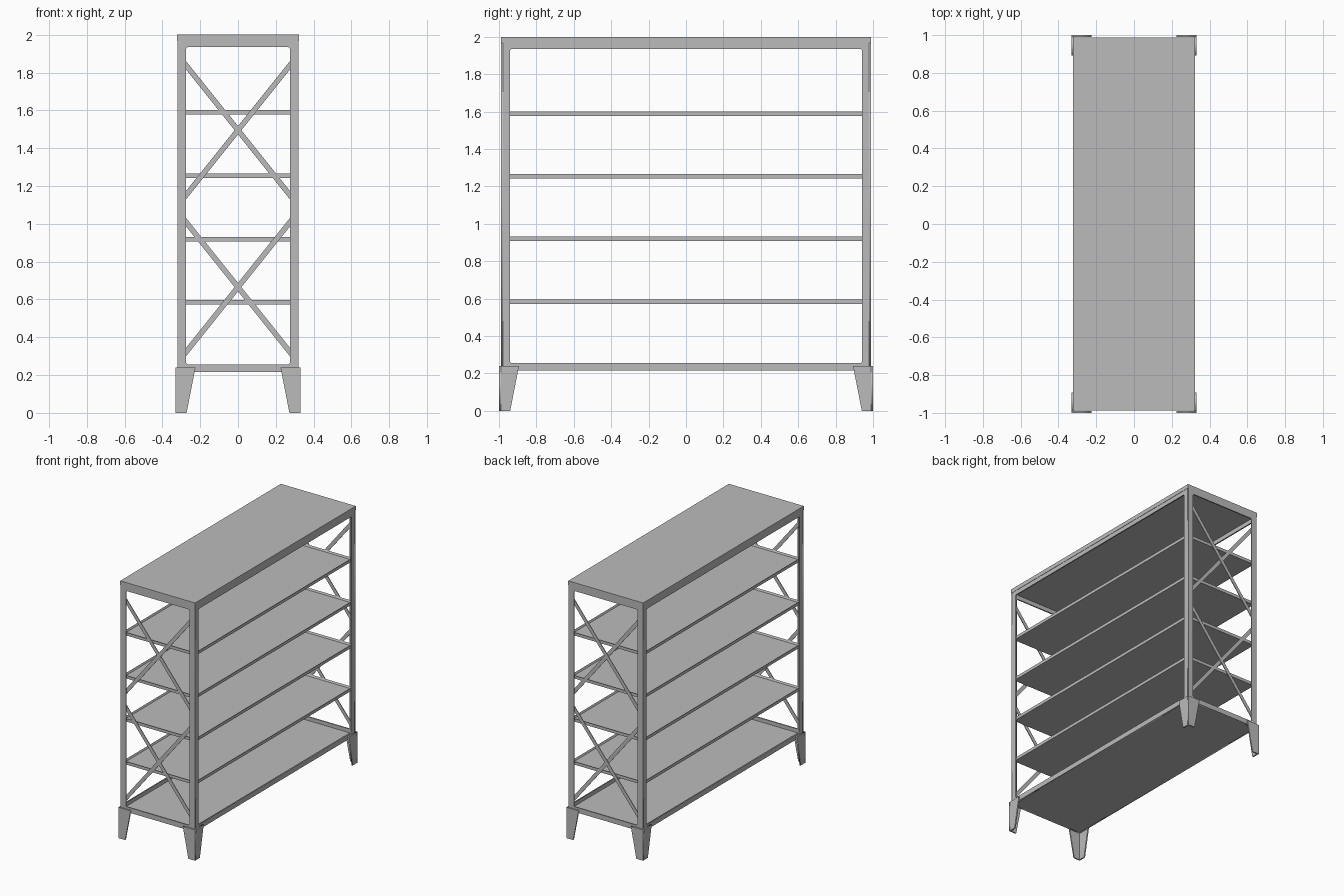
import bpy, bmesh
from math import radians, atan2, hypot

cube = bpy.data.objects.get("Cube")
if cube:
    bpy.data.objects.remove(cube, do_unlink=True)

grey = bpy.data.materials.new("grey metal")
grey.use_nodes = True
colour = (0.5, 0.5, 0.5, 1)
grey.diffuse_color = colour
grey.node_tree.nodes["Principled BSDF"].inputs["Base Color"].default_value = colour

W, D = 0.32, 0.988          # half width and half depth of the frame
T = 0.01                    # sheet thickness
LOW, HIGH = 0.216, 1.968    # frame bottom and top
POST = 0.046                # visible width of the angle posts


def box(name, size, loc, rot=(0, 0, 0), recess=0):
    """Box; with a recess it becomes an open tray."""
    bm = bmesh.new()
    bmesh.ops.create_cube(bm, size=1)
    bmesh.ops.scale(bm, vec=size, verts=bm.verts)
    if recess:
        top = max(bm.faces, key=lambda f: f.calc_center_median().z)
        bmesh.ops.inset_region(bm, faces=[top], thickness=T)
        bmesh.ops.translate(bm, vec=(0, 0, -recess), verts=top.verts)
    mesh = bpy.data.meshes.new(name)
    bm.to_mesh(mesh)
    bm.free()
    mesh.materials.append(grey)
    ob = bpy.data.objects.new(name, mesh)
    ob.location, ob.rotation_euler = loc, rot
    bpy.context.collection.objects.link(ob)
    return ob


def plate(name, outlines, loc, turn=0):
    """Upright sheet cut to the given outlines; later outlines are holes."""
    curve = bpy.data.curves.new(name, 'CURVE')
    curve.dimensions = '2D'
    curve.fill_mode = 'BOTH'
    curve.extrude = T / 2
    for pts in outlines:
        spline = curve.splines.new('POLY')
        spline.points.add(len(pts) - 1)
        for p, (u, v) in zip(spline.points, pts):
            p.co = (u, v, 0, 1)
        spline.use_cyclic_u = True
    temp = bpy.data.objects.new(name + "_outline", curve)
    bpy.context.collection.objects.link(temp)
    bpy.context.view_layer.update()
    graph = bpy.context.evaluated_depsgraph_get()
    mesh = bpy.data.meshes.new_from_object(temp.evaluated_get(graph))
    bpy.data.objects.remove(temp, do_unlink=True)
    mesh.materials.clear()
    mesh.materials.append(grey)
    ob = bpy.data.objects.new(name, mesh)
    ob.location = loc
    ob.rotation_euler = (radians(90), 0, radians(turn))
    bpy.context.collection.objects.link(ob)
    return ob


def rect(half, z0, z1, r=0):
    """Rectangle outline with optional clipped corners."""
    if not r:
        return [(-half, z0), (half, z0), (half, z1), (-half, z1)]
    return [(-half + r, z0), (half - r, z0), (half, z0 + r), (half, z1 - r),
            (half - r, z1), (-half + r, z1), (-half, z1 - r), (-half, z0 + r)]


# Angle-iron frame: a ring on every side
for s, end in ((-1, "front"), (1, "back")):
    plate(end + "_frame", [rect(W, LOW, HIGH),
                           rect(W - POST, 0.255, 1.935, 0.008)],
          (0, s * (D - T / 2), 0))
for s, side in ((1, "left"), (-1, "right")):
    plate(side + "_frame", [rect(D - T, LOW, HIGH),
                            rect(D - POST, 0.255, 1.935, 0.008)],
          (s * (W - T / 2), 0, 0), 90)

# Top slab and bottom panel
box("top_panel", (2 * W + 0.005, 2 * D, 2 - HIGH), (0, 0, (2 + HIGH) / 2))
box("bottom_panel", (2 * (W - T), 2 * (D - T), T), (0, 0, LOW + T / 2))

# Tray shelves
for i in range(4):
    box(f"shelf_{i + 1}", (2 * (W - T), 2 * (D - 2 * T), 0.024),
        (0, 0, 0.584 + 0.335 * i), recess=0.014)

# Crossed braces at both ends
run, rise = 2 * (W - T - 0.01), 0.75
for s, end in ((-1, "front"), (1, "back")):
    for level, z in (("lower", 0.665), ("upper", 1.495)):
        for k, way in ((-1, "rising"), (1, "falling")):
            box(f"{end}_{level}_{way}_brace", (hypot(run, rise), T / 2, 0.028),
                (0, s * (D - T - T / 4 - (k + 1) * T / 4), z),
                (0, k * atan2(rise, run), 0))

# Tapered corner legs, each folded from two sheets
H = 0.24
for sx, side in ((1, "left"), (-1, "right")):
    for sy, end in ((-1, "front"), (1, "back")):
        plate(f"{end}_{side}_leg_end",
              [[(sx * u, v) for u, v in
                ((W + T, 0), (W + T, H), (0.225, H), (0.272, 0))]],
              (0, sy * (1 - T / 2), 0))
        plate(f"{end}_{side}_leg_side",
              [[(sy * u, v) for u, v in
                ((1 - T, 0), (1 - T, H), (0.893, H), (0.94, 0))]],
              (sx * (W + T / 2), 0, 0), 90)
